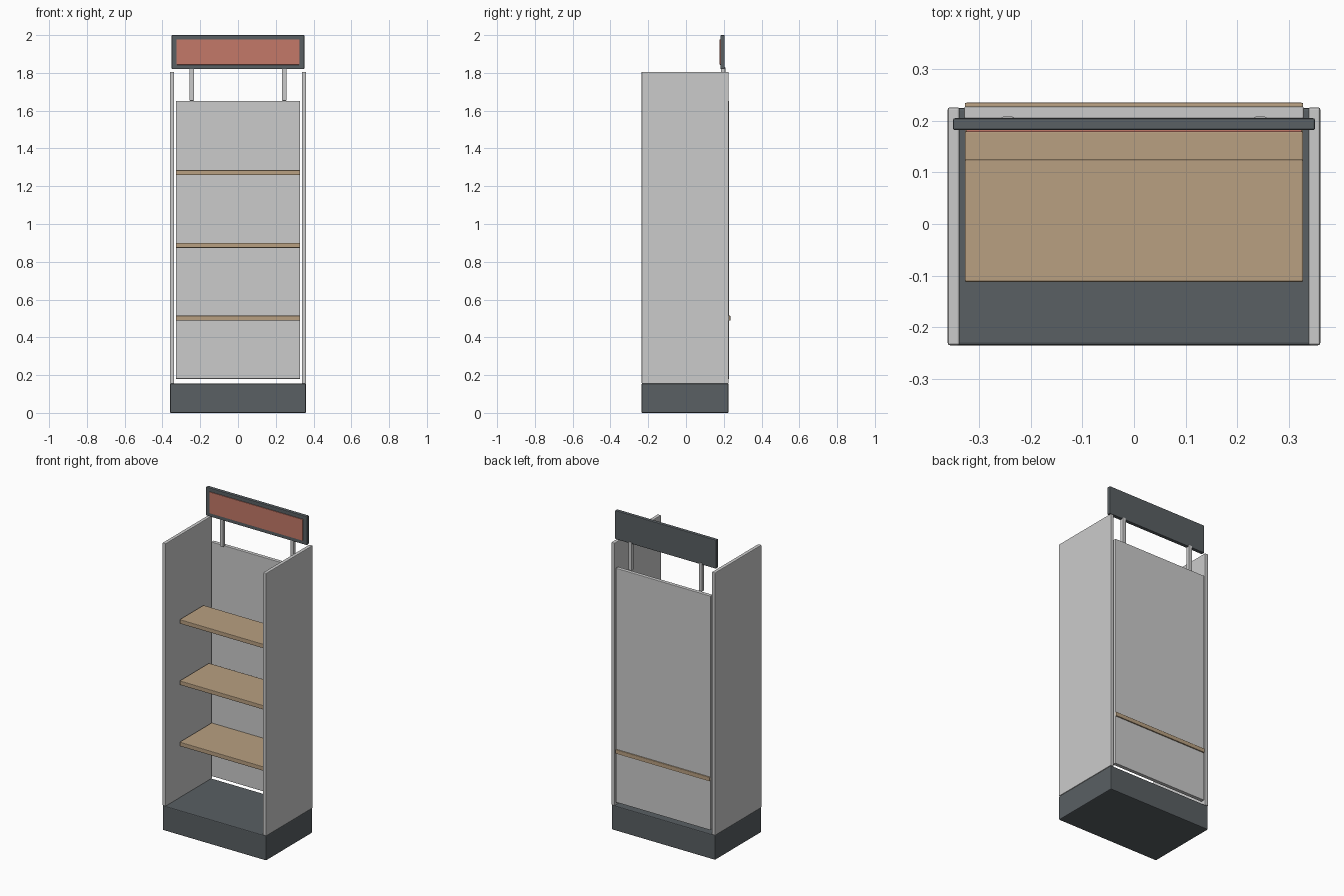
import bpy

if "Cube" in bpy.data.objects:
    bpy.data.objects.remove(bpy.data.objects["Cube"])


def material(name, rgb):
    m = bpy.data.materials.new(name)
    m.diffuse_color = (*rgb, 1)
    m.use_nodes = True
    m.node_tree.nodes["Principled BSDF"].inputs["Base Color"].default_value = m.diffuse_color
    return m


DARK = material("dark_grey", (0.10, 0.115, 0.125))
WOOD = material("wood", (0.48, 0.35, 0.22))
RED = material("sign_red", (0.55, 0.19, 0.14))


def box(name, x, y, z, mat=None, bevel=0.003):
    """Softly bevelled box given by its (min, max) extents on each axis."""
    ext = (x, y, z)
    bpy.ops.mesh.primitive_cube_add(size=1, location=[(a + b) / 2 for a, b in ext])
    ob = bpy.context.object
    ob.name = name
    ob.scale = [b - a for a, b in ext]
    bpy.ops.object.transform_apply(location=False, rotation=False, scale=True)
    if bevel:
        mod = ob.modifiers.new("edge_bevel", 'BEVEL')
        mod.width = bevel
        mod.segments = 2
    if mat:
        ob.data.materials.append(mat)
    return ob


# Plinth
box("base", (-0.36, 0.36), (-0.235, 0.225), (0, 0.155), DARK, 0.005)

# Side walls and sign posts, one per side
for side, s in (("left", -1), ("right", 1)):
    box(f"{side}_side_panel", sorted((s * 0.338, s * 0.361)),
        (-0.235, 0.226), (0.155, 1.806), None, 0.004)
    box(f"{side}_sign_post", sorted((s * 0.233, s * 0.257)),
        (0.184, 0.208), (1.652, 1.83))

# Back wall, floating between the side walls
box("back_panel", (-0.329, 0.329), (0.204, 0.228), (0.18, 1.652))

# Shelves share a front edge and get deeper towards the floor
for name, top, back in (("lower", 0.515, 0.235),
                        ("middle", 0.90, 0.18),
                        ("upper", 1.285, 0.125)):
    box(f"{name}_shelf", (-0.328, 0.328), (-0.112, back), (top - 0.026, top), WOOD)

# Header sign with a slightly raised coloured face
box("sign_board", (-0.351, 0.351), (0.182, 0.205), (1.82, 2.0), DARK, 0.004)
box("sign_face", (-0.325, 0.325), (0.178, 0.19), (1.843, 1.977), RED, 0.001)
